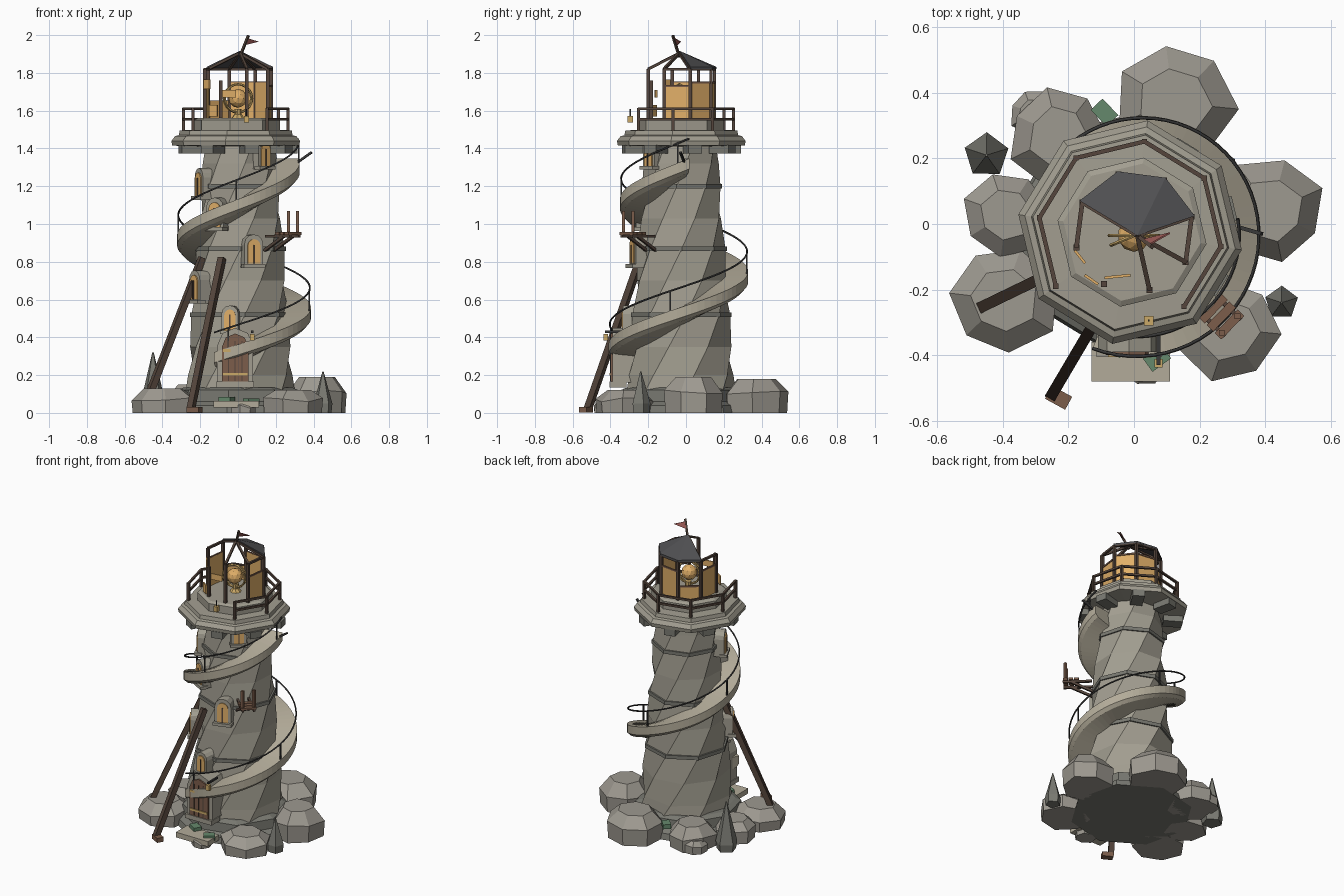
import bpy, math, random
from mathutils import Vector, Matrix

if "Cube" in bpy.data.objects:
    bpy.data.objects.remove(bpy.data.objects["Cube"])
random.seed(4)
CX, CY = 0.0, -0.025
ROT = math.radians(-9)

def mat(name, r, g, b):
    m = bpy.data.materials.new(name)
    m.diffuse_color = (r, g, b, 1)
    m.use_nodes = True
    m.node_tree.nodes["Principled BSDF"].inputs["Base Color"].default_value = m.diffuse_color
    return m
STONE = mat("stone", .36, .34, .28)
PALE = mat("pale_stone", .45, .41, .32)
ROCK = mat("rock", .34, .32, .28)
DARK = mat("dark_stone", .19, .19, .165)
ROOF = mat("slate", .08, .08, .085)
WOOD = mat("dark_wood", .09, .06, .045)
PLANK = mat("plank", .20, .11, .07)
GLASS = mat("amber_glass", .75, .43, .14)
BRASS = mat("brass", .60, .40, .14)
IRON = mat("iron", .04, .04, .04)
RED = mat("red_cloth", .32, .10, .09)
MOSS = mat("moss", .13, .25, .15)

def mesh(name, verts, faces, m):
    me = bpy.data.meshes.new(name)
    me.from_pydata([tuple(v) for v in verts], [], faces)
    me.update()
    ob = bpy.data.objects.new(name, me)
    me.materials.append(m)
    bpy.context.collection.objects.link(ob)
    return ob

def loft(name, rings, m):
    """Skin between equal rings of points, capping both ends."""
    n, v, f = len(rings[0]), [p for r in rings for p in r], []
    for i in range(len(rings) - 1):
        for j in range(n):
            a, b = i * n + j, i * n + (j + 1) % n
            f.append((a, b, b + n, a + n))
    f += [tuple(reversed(range(n))), tuple(range(len(v) - n, len(v)))]
    return mesh(name, v, f, m)

def pol(az, r, z, dx=0.0):
    return Vector((CX + dx + r * math.cos(az), CY + r * math.sin(az), z))

def ring(r, z, n=8, rot=ROT, dx=0.0):
    return [pol(rot + 2 * math.pi * k / n, r, z, dx) for k in range(n)]

def turned(name, prof, m, dx=0.0):
    return loft(name, [ring(r, z, dx=dx) for r, z in prof], m)

def box(name, size, M, m):
    q = [(-.5, -.5), (.5, -.5), (.5, .5), (-.5, .5)]
    return loft(name, [[M @ Vector((x * size[0], y * size[1], z * size[2])) for x, y in q] for z in (-.5, .5)], m)

def beam(name, a, b, w, m):
    a, b = Vector(a), Vector(b)
    M = Matrix.Translation((a + b) / 2) @ (b - a).to_track_quat('Z', 'Y').to_matrix().to_4x4()
    return box(name, (w, w, (b - a).length), M, m)

def place(az_deg, r, z):
    """Frame on the wall: local -y points outward."""
    az = math.radians(az_deg)
    return Matrix.Translation(pol(az, r, z)) @ Matrix.Rotation(az + math.pi / 2, 4, 'Z')

def arch(name, w, h, y0, y1, M, m, z0=0, n=6):
    p = [(-w / 2, z0), (w / 2, z0)]
    p += [(w / 2 * math.cos(math.pi * i / n), h - w / 2 + w / 2 * math.sin(math.pi * i / n)) for i in range(n + 1)]
    return loft(name, [[M @ Vector((x, y, z)) for x, z in p] for y in (y0, y1)], m)

def tube(name, pts, r, m):
    cu = bpy.data.curves.new(name, 'CURVE')
    cu.dimensions, cu.bevel_depth, cu.bevel_resolution = '3D', r, 1
    s = cu.splines.new('POLY')
    s.points.add(len(pts) - 1)
    for q, p in zip(s.points, pts):
        q.co = (*p, 1)
    cu.materials.append(m)
    bpy.context.collection.objects.link(bpy.data.objects.new(name, cu))

# footing, twisted tower shaft and bands
turned("footing", [(.38, 0), (.37, .04), (.33, .06), (.325, .12), (.29, .135)], DARK)
def tower_r(z):
    return .292 - .098 * (z - .1) / 1.3
levels = [.1, .2, .35, .52, .70, .87, 1.03, 1.2, 1.32, 1.42]
loft("tower", [ring(tower_r(z), z, 8, ROT + 2.0 * z, .012) for z in levels], STONE)
for z in (.52, .87, 1.2):
    loft("band", [ring(tower_r(z) + .007, z + d, 8, ROT + 2.0 * z, .012) for d in (-.012, .012)], DARK)

# rocks: x, y, radius, height
for x, y, r, h in [(.12, .37, .185, .18), (-.23, .27, .15, .15), (-.39, .03, .13, .13), (-.40, -.23, .165, .13),
                   (.42, .04, .16, .19), (.29, -.32, .155, .12), (-.31, .34, .07, .08), (.03, -.43, .065, .06)]:
    rad = [random.uniform(.92, 1.1) for _ in range(7)]
    t0 = random.random()
    def rr(s, z, jit=.0):
        return [Vector((x + r * s * q * math.cos(t0 + k * 2 * math.pi / 7), y + r * s * q * math.sin(t0 + k * 2 * math.pi / 7),
                z + random.uniform(-jit, jit))) for k, q in enumerate(rad)]
    loft("rock", [rr(.96, 0), rr(1, h * .58, .012), rr(.6, h)], ROCK)
for x, y, r, h in [(-.45, .21, .07, .32), (.45, -.24, .052, .22)]:
    loft("rock_spike", [[Vector((x + r * s * math.cos(k * 1.2566 + .3), y + r * s * math.sin(k * 1.2566 + .3), z))
         for k in range(5)] for s, z in ((.9, 0), (1, .05), (.06, h))], DARK)
for x, y, z in [(-.09, .34, .12), (.07, -.41, .06), (-.06, -.37, .07)]:
    box("moss_patch", (.07, .05, .03), Matrix.Translation((x, y, z)) @ Matrix.Rotation(x * 9, 4, 'Z'), MOSS)

# doorstep and door
box("doorstep", (.24, .12, .035), Matrix.Translation((-.01, -.42, .045)), PALE)
box("door_sill", (.20, .09, .03), Matrix.Translation((-.015, -.36, .15)), STONE)
D = Matrix.Translation((-.015, -.31, .16))
arch("door_frame", .19, .29, -.08, .06, D, STONE, n=4)
arch("door", .14, .26, -.09, -.07, D, PLANK, n=4)
for x in (-.035, 0, .035):
    box("door_gap", (.005, .01, .21), D @ Matrix.Translation((x, -.088, .115)), WOOD)
for z in (.045, .17):
    box("door_hinge", (.13, .008, .014), D @ Matrix.Translation((0, -.092, z)), BRASS)
beam("door_lamp_arm", (.075, -.33, .43), (.075, -.43, .43), .012, IRON)
box("door_lamp", (.025, .025, .035), Matrix.Translation((.075, -.425, .40)), BRASS)

# arched windows: azimuth, base height, scale, outward shift
for az, z, s, o in [(262, .42, .85, .03), (213, .58, 1, 0), (288, .77, 1, .01), (240, .965, 1, 0), (206, 1.13, .95, 0), (310, 1.29, .9, .01)]:
    M = place(az, tower_r(z + .08) - .03 + o, z) @ Matrix.Scale(s, 4)
    arch("window_frame", .105, .175, -.055, .06, M, STONE)
    arch("window_glass", .07, .15, -.062, -.05, M, GLASS, .02)
    box("window_sill", (.12, .05, .02), M @ Matrix.Translation((0, -.05, .008)), STONE)
    box("window_bar", (.008, .008, .10), M @ Matrix.Translation((0, -.063, .07)), WOOD)

# spiral ramp and handrail
N, A0, A1, DX = 84, math.radians(-112), math.radians(368), .017
def ramp(t):
    a = A0 + (A1 - A0) * t
    return a, .388 - .08 * t, .56 + .77 * a / (2 * math.pi)
secs = []
for i in range(N + 1):
    a, r, z = ramp(i / N)
    ri = tower_r(z) - .035
    secs.append([pol(a, q, z - d, DX) for q, d in ((ri, .10), (r - .02, .075), (r, .055), (r, 0), (ri, 0))])
loft("spiral_ramp", secs, PALE)
tube("handrail", [pol(a, r - .006, z + .105, DX) for a, r, z in (ramp(i / N) for i in range(N + 1))], .005, IRON)
for i in range(2, N + 1, 16):
    a, r, z = ramp(i / N)
    beam("rail_post", pol(a, r - .006, z, DX), pol(a, r - .006, z + .105, DX), .008, IRON)
beam("broken_rail", (.32, -.01, 1.33), (.39, -.03, 1.38), .012, IRON)

# small wooden balcony
B = place(316, .37, .95)
for y in (-.035, .0, .035):
    box("balcony_plank", (.10, .028, .014), B @ Matrix.Translation((0, y, 0)), PLANK)
for x in (-.035, .035):
    beam("balcony_joist", B @ Vector((x, .13, -.014)), B @ Vector((x, -.05, -.014)), .014, WOOD)
    beam("balcony_brace", B @ Vector((x, .14, -.09)), B @ Vector((x, .0, -.015)), .015, WOOD)
    beam("balcony_post", B @ Vector((x, -.035, 0)), B @ Vector((x, -.035, .12)), .017, PLANK)

# leaning props with foot blocks
for a, b in [((-.50, -.27, .02), (-.19, -.12, .82)), ((-.25, -.52, .02), (-.085, -.24, .82))]:
    beam("prop", a, b, .034, WOOD)
    box("prop_foot", (.07, .045, .03), Matrix.Translation((a[0] + .02, a[1] - .01, .016)) @ Matrix.Rotation(-.5, 4, 'Z'), PLANK)

# gallery, corbels and railing
GX = -.012
turned("gallery", [(.19, 1.41), (.34, 1.415), (.345, 1.44), (.325, 1.465), (.305, 1.47), (.30, 1.495), (.19, 1.50)], STONE, GX)
for k in range(8):
    box("corbel", (.075, .12, .045), place(math.degrees(ROT) + 22.5 + 45 * k, .255, 1.395), DARK)
turned("lantern_base", [(.23, 1.49), (.23, 1.55), (.212, 1.56)], STONE, GX / 2)
P = lambda k, r, z: pol(ROT + k * math.pi / 4, r, z, GX)
for k in range(-1, 6):
    beam("gallery_post", P(k, .28, 1.49), P(k, .28, 1.615), .016, WOOD)
    if k < 5:
        for z in (1.555, 1.61):
            beam("gallery_rail", P(k, .28, z), P(k + 1, .28, z), .013, WOOD)
beam("hanging_lamp_cord", (.045, -.295, 1.56), (.045, -.295, 1.61), .006, IRON)
box("hanging_lamp", (.028, .028, .035), Matrix.Translation((.045, -.295, 1.555)), BRASS)

# lantern room: posts, glass, rafters and the surviving roof
R, EAVE, APEX = .182, 1.82, Vector((.01, -.035, 1.905))
L = lambda k, r, z: pol(math.radians(15) + k * math.pi / 4, r, z)
glass = {0: .19, 1: .19, 2: .09, 3: .19, 7: .17}
for k in range(8):
    beam("lantern_post", L(k, R, 1.55), L(k, R, 1.76 if k == 5 else EAVE), .018, WOOD)
    if k != 5:
        if k != 4:
            beam("rafter", L(k, R, EAVE), APEX, .014, WOOD)
    if k in glass:
        h = 1.56 + glass[k]
        loft("glass_panel", [[L(k, r, z), L(k + 1, r, z), L(k + 1, r - .006, z), L(k, r - .006, z)]
             for r, z in ((R, 1.56), (R, h))], GLASS)
        beam("glass_frame", L(k, R, h), L(k + 1, R, h), .010, PLANK)
    if k < 4 or k == 7:
        beam("eave_beam", L(k, R, EAVE), L(k + 1, R, EAVE), .014, WOOD)
    if k < 3:
        a, b = L(k, R + .01, EAVE), L(k + 1, R + .01, EAVE)
        d = Vector((0, 0, .012))
        loft("roof_slab", [[a, b, APEX], [a + d, b + d, APEX + d]], ROOF)
for x, y, z, w, h, t in [(-.05, -.16, 1.69, .08, .04, -.1), (-.165, -.10, 1.74, .05, .05, .9), (-.13, -.17, 1.60, .05, .06, .6)]:
    box("glass_shard", (w, .008, h), Matrix.Translation((x, y, z)) @ Matrix.Rotation(-t, 4, 'Z'), GLASS)

# lamp with two rings
turned("lamp_stand", [(.045, 1.55), (.02, 1.58), (.02, 1.61)], BRASS)
bpy.ops.mesh.primitive_ico_sphere_add(subdivisions=2, radius=.05, location=(0, -.035, 1.665))
bpy.context.object.name = "lamp"
bpy.context.object.data.materials.append(GLASS)
for tilt in (0, .4):
    bpy.ops.mesh.primitive_torus_add(major_radius=.075, minor_radius=.006, major_segments=20, minor_segments=6,
                                     location=(0, -.035, 1.665), rotation=(math.pi / 2, 0, tilt))
    bpy.context.object.name = "lamp_ring"
    bpy.context.object.data.materials.append(BRASS)

# bent pole and pennant
beam("flag_pole", APEX - Vector((0, 0, .02)), (.055, -.07, 1.998), .012, WOOD)
f = [Vector(p) for p in ((.03, -.05, 1.945), (.11, -.03, 1.965), (.048, -.065, 1.985))]
loft("pennant", [f, [p + Vector((0, .005, 0)) for p in f]], RED)
